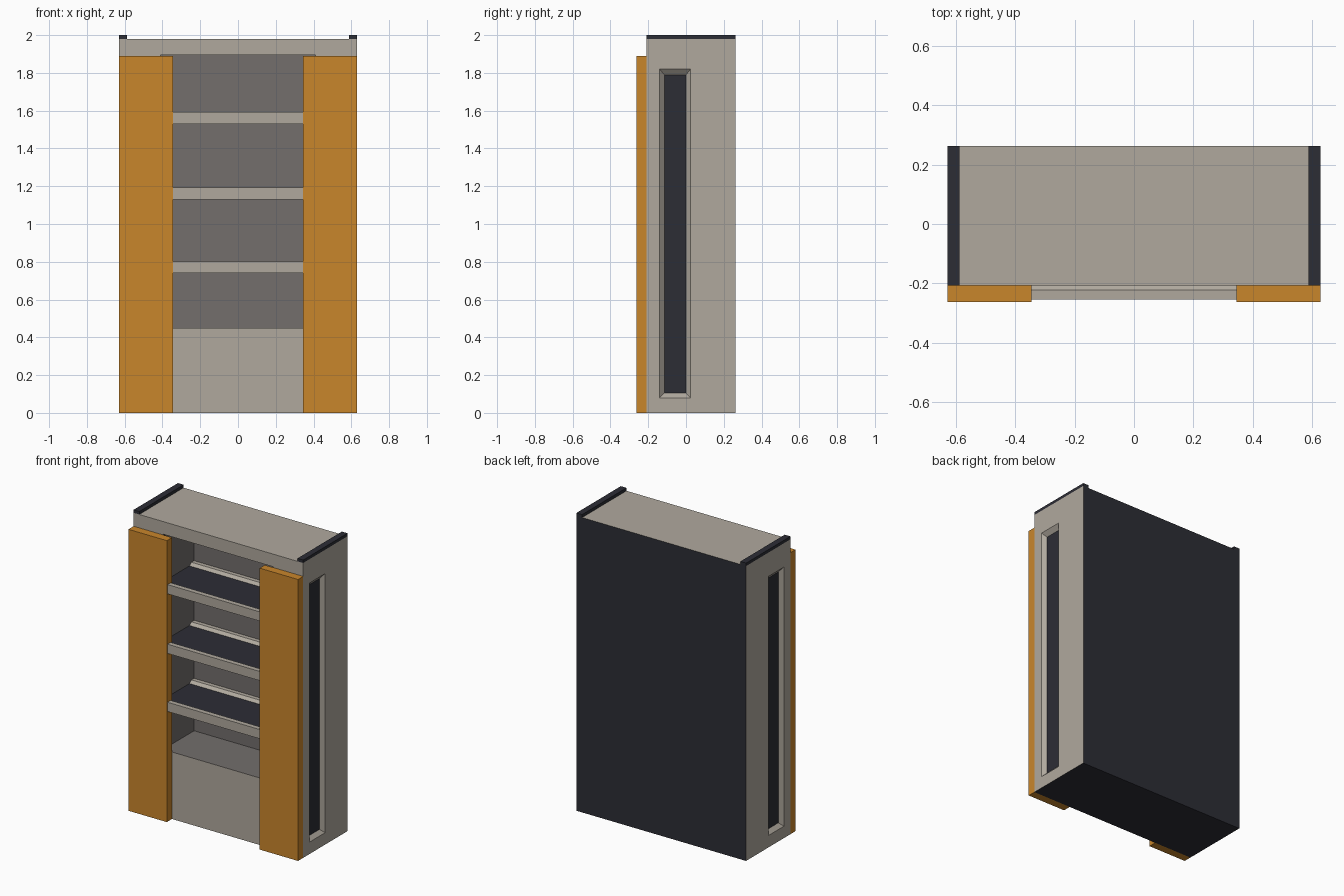
import bpy, bmesh

if "Cube" in bpy.data.objects:
    bpy.data.objects.remove(bpy.data.objects["Cube"])


def material(name, rgb):
    lin = [((c / 255 + 0.055) / 1.055) ** 2.4 for c in rgb]
    m = bpy.data.materials.new(name)
    m.diffuse_color = (*lin, 1)
    m.use_nodes = True
    m.node_tree.nodes["Principled BSDF"].inputs["Base Color"].default_value = m.diffuse_color
    return m


BEIGE = material("warm beige", (176, 169, 158))
DARK = material("dark slate", (44, 45, 53))
GREY = material("interior grey", (115, 110, 108))
ORANGE = material("orange ochre", (201, 134, 43))
MATS = [BEIGE, DARK, GREY]


def finish(name, bm, mats):
    bmesh.ops.remove_doubles(bm, verts=bm.verts, dist=1e-5)
    bmesh.ops.recalc_face_normals(bm, faces=bm.faces)
    me = bpy.data.meshes.new(name)
    bm.to_mesh(me)
    bm.free()
    for m in mats:
        me.materials.append(m)
    ob = bpy.data.objects.new(name, me)
    bpy.context.collection.objects.link(ob)
    return ob


def nest(bm, loops, ring_mats, cap_mat):
    """Join nested rectangles with rings of quads and cap the last one."""
    vs = [[bm.verts.new(p) for p in loop] for loop in loops]
    for a, b, mi in zip(vs, vs[1:], ring_mats):
        for i in range(4):
            j = (i + 1) % 4
            bm.faces.new((a[i], a[j], b[j], b[i])).material_index = mi
    bm.faces.new(vs[-1]).material_index = cap_mat


def box(name, x0, x1, y0, y1, z0, z1, mat):
    bm = bmesh.new()
    r = lambda z: [(x0, y0, z), (x1, y0, z), (x1, y1, z), (x0, y1, z)]
    nest(bm, [r(z0), r(z1)], [0], 0)
    bm.faces.new([bm.verts.new(p) for p in r(z0)])
    return finish(name, bm, [mat])


W, YF, YB, H = 0.63, -0.208, 0.2625, 1.98
CAVITY_W, CAVITY_Y = 0.41, 0.12


# Cabinet body: open front cavity, bevelled slot in each side, dark back and base
def rect_xz(w, y, z0, z1):
    return [(-w, y, z0), (w, y, z0), (w, y, z1), (-w, y, z1)]


def rect_yz(x, y0, y1, z0, z1):
    return [(x, y0, z0), (x, y1, z0), (x, y1, z1), (x, y0, z1)]


bm = bmesh.new()
nest(bm, [rect_xz(W, YF, 0, H), rect_xz(CAVITY_W, YF, 0.45, 1.895),
          rect_xz(CAVITY_W, CAVITY_Y, 0.45, 1.895)], [0, 2], 2)
for s in (-1, 1):
    nest(bm, [rect_yz(s * W, YF, YB, 0, H),
              rect_yz(s * W, -0.14, 0.025, 0.08, 1.82),
              rect_yz(s * (W - 0.025), -0.115, 0.0, 0.105, 1.79)], [0, 0], 1)
nest(bm, [rect_xz(W, YB, 0, H)], [], 1)
for z, mi in ((0, 1), (H, 0)):
    nest(bm, [[(-W, YF, z), (W, YF, z), (W, YB, z), (-W, YB, z)]], [], mi)
finish("cabinet_body", bm, MATS)

# Orange front panels and dark top strips
for side, s in (("left", -1), ("right", 1)):
    a, b = sorted((s * 0.345, s * W))
    box(side + "_front_panel", a, b, -0.2625, YF, 0, 1.89, ORANGE)
    a, b = sorted((s * 0.588, s * W))
    box(side + "_top_strip", a, b, YF, YB, H, 2.0, DARK)

# Shelves: profile with front and back lips around a sunken dark tray
for n, z in enumerate((0.74, 1.13, 1.53)):
    t = z + 0.062
    profile = [(-0.255, z), (-0.255, t), (-0.222, t), (-0.2, t - 0.016),
               (0.07, t - 0.016), (0.092, t), (CAVITY_Y, t), (CAVITY_Y, z)]
    bm = bmesh.new()
    ends = [[bm.verts.new((x, y, h)) for y, h in profile]
            for x in (-CAVITY_W, CAVITY_W)]
    for i in range(len(profile)):
        j = (i + 1) % len(profile)
        f = bm.faces.new((ends[0][i], ends[0][j], ends[1][j], ends[1][i]))
        f.material_index = 1 if i == 3 else 0
    for e in ends:
        bm.faces.new(e)
    finish("shelf_%d" % (n + 1), bm, [BEIGE, DARK])
